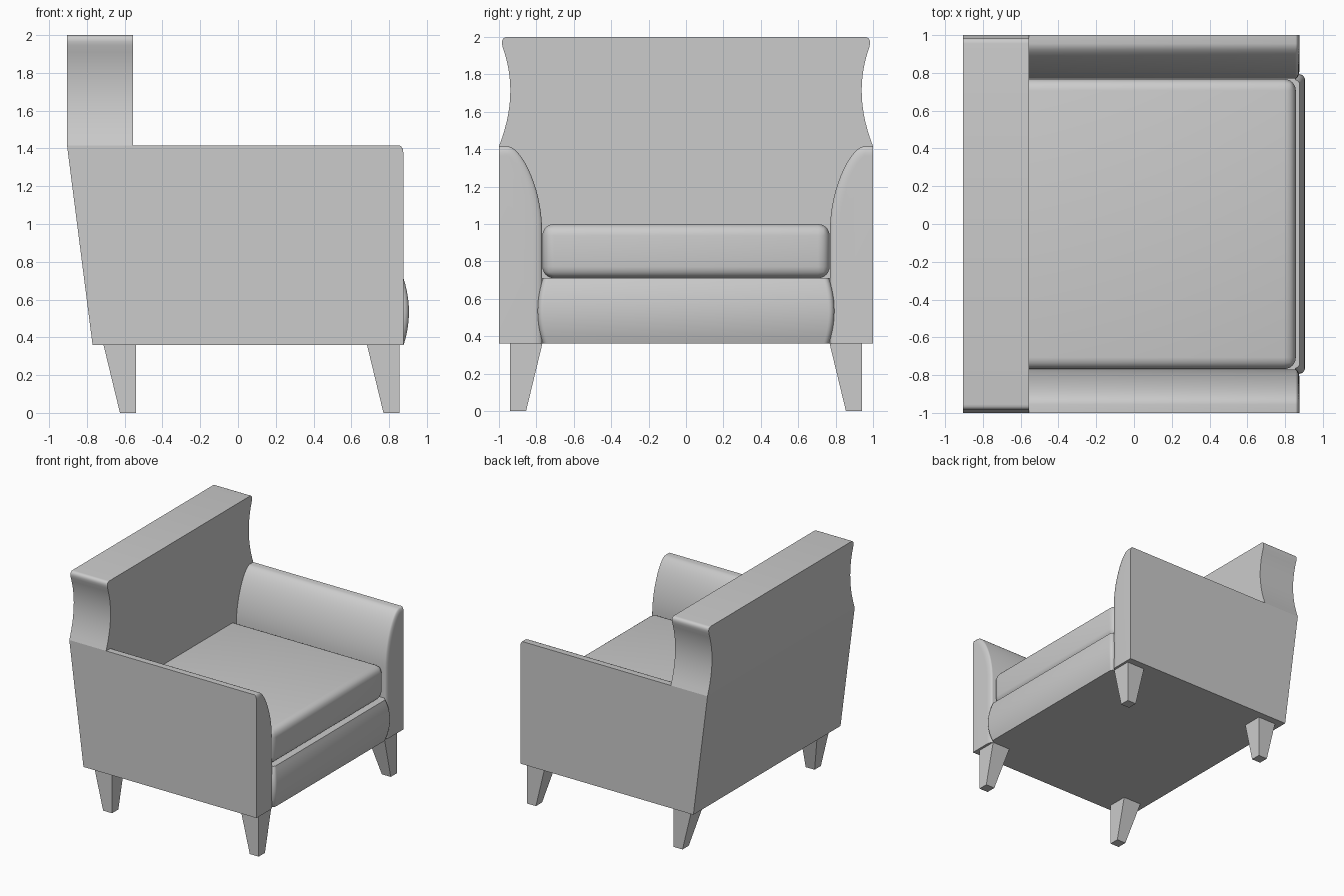
import bpy, bmesh, math
from mathutils import Vector
from mathutils.geometry import interpolate_bezier

cube = bpy.data.objects.get("Cube")
if cube:
    bpy.data.objects.remove(cube)

grey = bpy.data.materials.new("grey_upholstery")
grey.use_nodes = True
colour = (0.6, 0.6, 0.6, 1)
grey.diffuse_color = colour
grey.node_tree.nodes["Principled BSDF"].inputs["Base Color"].default_value = colour

FLOOR, ARM_TOP, BACK_FRONT, BACK_REAR = 0.36, 1.415, -0.555, -0.905


def finish(name, bm, angle=35):
    bmesh.ops.recalc_face_normals(bm, faces=bm.faces)
    mesh = bpy.data.meshes.new(name)
    bm.to_mesh(mesh)
    bm.free()
    mesh.materials.append(grey)
    obj = bpy.data.objects.new(name, mesh)
    bpy.context.collection.objects.link(obj)
    bpy.ops.object.select_all(action="DESELECT")
    obj.select_set(True)
    bpy.context.view_layer.objects.active = obj
    bpy.ops.object.shade_smooth_by_angle(angle=math.radians(angle))
    return obj


def loft(rings):
    """Skin a list of equal-length closed rings and cap both ends."""
    bm = bmesh.new()
    rows = [[bm.verts.new(p) for p in ring] for ring in rings]
    n = len(rows[0])
    for a, b in zip(rows, rows[1:]):
        for i in range(n):
            j = (i + 1) % n
            bm.faces.new((a[i], a[j], b[j], b[i]))
    bm.faces.new(rows[0])
    bm.faces.new(rows[-1])
    return bm


def bezier(a, b, c, d, steps=10):
    return [(p.x, p.y) for p in interpolate_bezier(*(Vector((*q, 0)) for q in (a, b, c, d)), steps)]


def box(x0, x1, half_y, z0, z1):
    return loft([[(x0, -half_y, z), (x1, -half_y, z), (x1, half_y, z), (x0, half_y, z)]
                 for z in (z0, z1)])


# Backrest: waisted outline, rear face leaning in below arm height
side = [(1, FLOOR)]
side += bezier((1, ARM_TOP), (0.92, 1.62), (0.925, 1.79), (0.98, 1.945), 14)
side += bezier((0.984, 1.965), (0.986, 1.987), (0.975, 2), (0.955, 2), 6)
outline = side + [(-y, z) for y, z in reversed(side)]
bm = loft([[(x, y, z) for y, z in outline] for x in (BACK_REAR, BACK_FRONT)])
bmesh.ops.bisect_plane(bm, geom=bm.verts[:] + bm.edges[:] + bm.faces[:],
                       plane_co=(0, 0, ARM_TOP), plane_no=(0, 0, 1))
for v in bm.verts:
    if v.co.x < -0.7 and v.co.z < 0.5:
        v.co.x = -0.77
finish("backrest", bm)

# Arms: curved inner face, front rim softened on the inner and top edges
curve = bezier((0.955, ARM_TOP), (0.88, ARM_TOP), (0.77, 1.19), (0.77, 0.97), 16)


def arm_ring(x, inset, sign):
    pts = [(1, FLOOR), (1, ARM_TOP - inset)]
    for i, (y, z) in enumerate(curve):
        y0, z0 = curve[max(i - 1, 0)]
        y1, z1 = curve[min(i + 1, len(curve) - 1)]
        normal = Vector((z0 - z1, y1 - y0)).normalized() * inset
        pts.append((y + normal.x, z + normal.y))
    pts.append((0.77 + inset, FLOOR))
    return [(x, sign * y, z) for y, z in pts]


for name, sign in (("left_arm", 1), ("right_arm", -1)):
    rings = [arm_ring(-0.6, 0, sign)]
    for i in range(7):
        t = i / 6 * math.pi / 2
        rings.append(arm_ring(0.855 + 0.021 * math.sin(t), 0.05 * (1 - math.cos(t)), sign))
    finish(name, loft(rings))

# Seat base and rounded cushion
finish("seat_base", box(-0.6, 0.855, 0.77, FLOOR, 0.71))
bm = box(-0.62, 0.857, 0.768, 0.71, 1.0)
bmesh.ops.bevel(bm, geom=bm.edges[:], offset=0.062, segments=6, profile=0.5, affect="EDGES")
finish("seat_cushion", bm)

# Front panel: bulging pad with rounded ends
rings = []
for i in range(13):
    u = i / 12
    bulge = 4 * u * (1 - u)
    half, front = 0.765 + 0.028 * bulge, 0.877 + 0.028 * bulge
    end = [(0.8, half)]
    for k in range(6):
        t = k / 5 * math.pi / 2
        end.append((front - 0.03 * (1 - math.sin(t)), half - 0.03 * (1 - math.cos(t))))
    ring = end + [(x, -y) for x, y in reversed(end)]
    rings.append([(x, y, FLOOR + 0.35 * u) for x, y in ring])
finish("front_panel", loft(rings))

# Legs: tapered, straight on the outer and front faces
for place, x in (("front", 0.855), ("back", -0.54)):
    for hand, s in (("left", 1), ("right", -1)):
        rings = []
        for z, w in ((0, 0.085), (FLOOR, 0.172)):
            y = 0.94 * s
            rings.append([(x - w, y, z), (x, y, z), (x, y - s * w, z), (x - w, y - s * w, z)])
        finish(f"{place}_{hand}_leg", loft(rings), 20)
